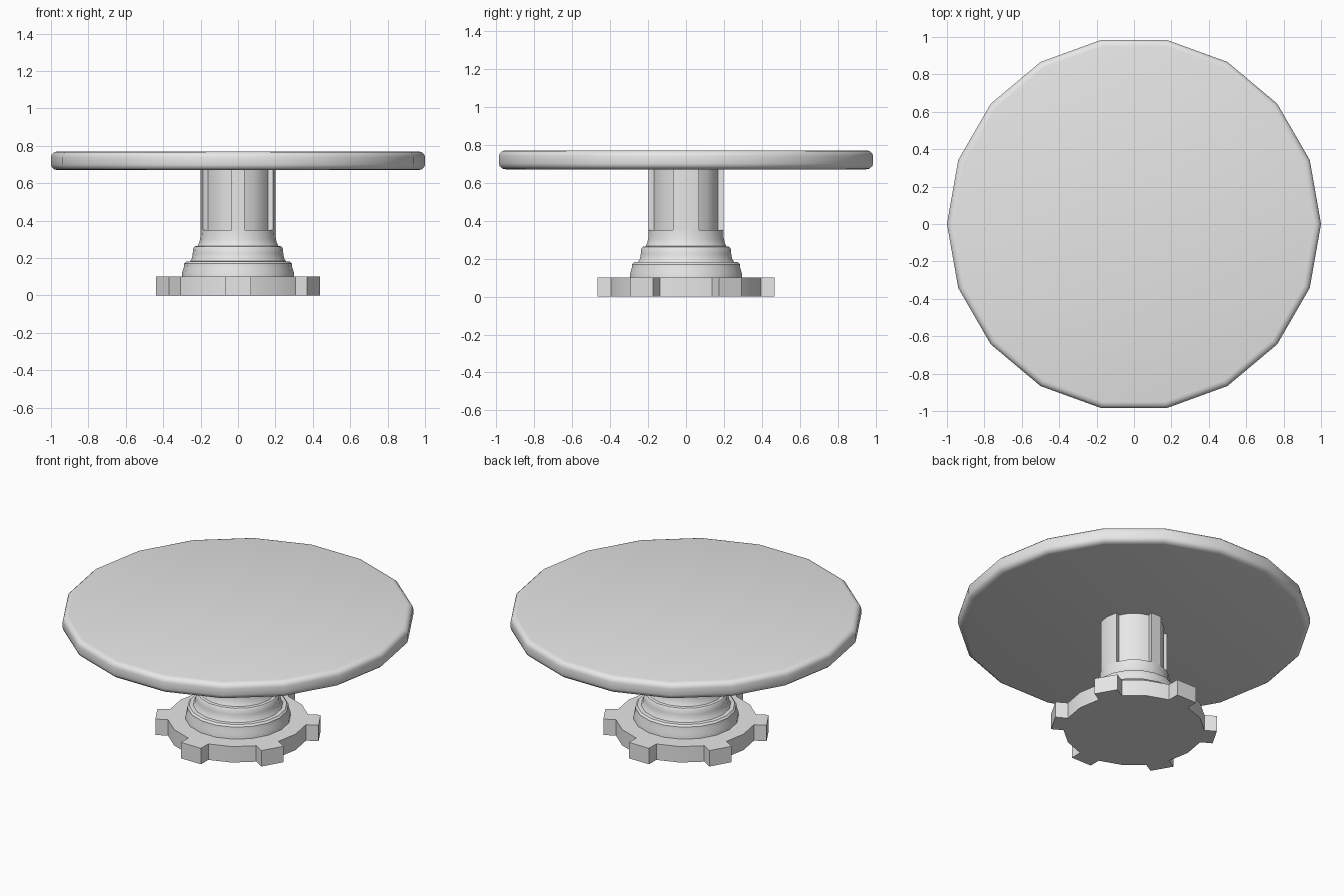
import bpy, bmesh
from math import cos, sin, pi, radians
from mathutils import Vector

if "Cube" in bpy.data.objects:
    bpy.data.objects.remove(bpy.data.objects["Cube"], do_unlink=True)

SIDES = 18
STEP = 2 * pi / SIDES

grey = bpy.data.materials.new("plain_grey")
grey.use_nodes = True
grey.diffuse_color = (0.8, 0.8, 0.8, 1)
grey.node_tree.nodes["Principled BSDF"].inputs["Base Color"].default_value = (0.8, 0.8, 0.8, 1)


def polar(radius, i):
    return Vector((radius * cos(i * STEP), radius * sin(i * STEP)))


def loft(name, rings):
    """Skin a stack of rings and cap both ends."""
    bm = bmesh.new()
    loops = [[bm.verts.new(p) for p in ring] for ring in rings]
    n = len(rings[0])
    for low, high in zip(loops, loops[1:]):
        for i in range(n):
            j = (i + 1) % n
            bm.faces.new((low[i], low[j], high[j], high[i]))
    bm.faces.new(loops[0][::-1])
    bm.faces.new(loops[-1])
    bmesh.ops.recalc_face_normals(bm, faces=bm.faces[:])
    mesh = bpy.data.meshes.new(name)
    bm.to_mesh(mesh)
    bm.free()
    mesh.materials.append(grey)
    obj = bpy.data.objects.new(name, mesh)
    bpy.context.collection.objects.link(obj)
    bpy.ops.object.select_all(action="DESELECT")
    obj.select_set(True)
    bpy.context.view_layer.objects.active = obj
    bpy.ops.object.shade_smooth_by_angle(angle=radians(35))
    return obj


def lathe(name, profile):
    return loft(name, [[(*polar(r, i), z) for i in range(SIDES)] for r, z in profile])


def prism(name, outline, z0, z1):
    return loft(name, [[(p.x, p.y, z) for p in outline] for z in (z0, z1)])


# Round top with softened rim
lathe("table_top", [(0.965, 0.67), (0.983, 0.674), (0.996, 0.686), (1.0, 0.70),
                    (1.0, 0.74), (0.996, 0.754), (0.983, 0.766), (0.965, 0.77)])

# Stepped pedestal below the shaft
lathe("pedestal", [(0.30, 0.10), (0.298, 0.125), (0.29, 0.15), (0.288, 0.17),
                   (0.278, 0.181), (0.256, 0.183), (0.246, 0.20), (0.242, 0.225),
                   (0.24, 0.25), (0.232, 0.262), (0.216, 0.265), (0.208, 0.28),
                   (0.202, 0.305), (0.20, 0.35)])

# Shaft with a recessed panel in each quadrant
outline = []
for i in range(SIDES):
    folded = min(i, SIDES - i, abs(i - SIDES // 2))
    if folded == 1 or folded == 4:
        pair = [polar(0.20, i), polar(0.17, i)]
        # Walls step inward when entering a panel and outward when leaving it
        entering = i in (1, 5, 10, 14)
        outline += pair if entering else pair[::-1]
    else:
        outline.append(polar(0.17 if folded in (2, 3) else 0.20, i))
prism("shaft", outline, 0.35, 0.672)

# Base plate with six square feet
outline = []
for i in range(SIDES):
    a, b = polar(0.40, i), polar(0.40, i + 1)
    outline.append(a)
    if i % 3 == 1:
        push = (a + b).normalized() * 0.072
        outline += [a + push, b + push]
prism("footed_base", outline, 0.0, 0.10)
